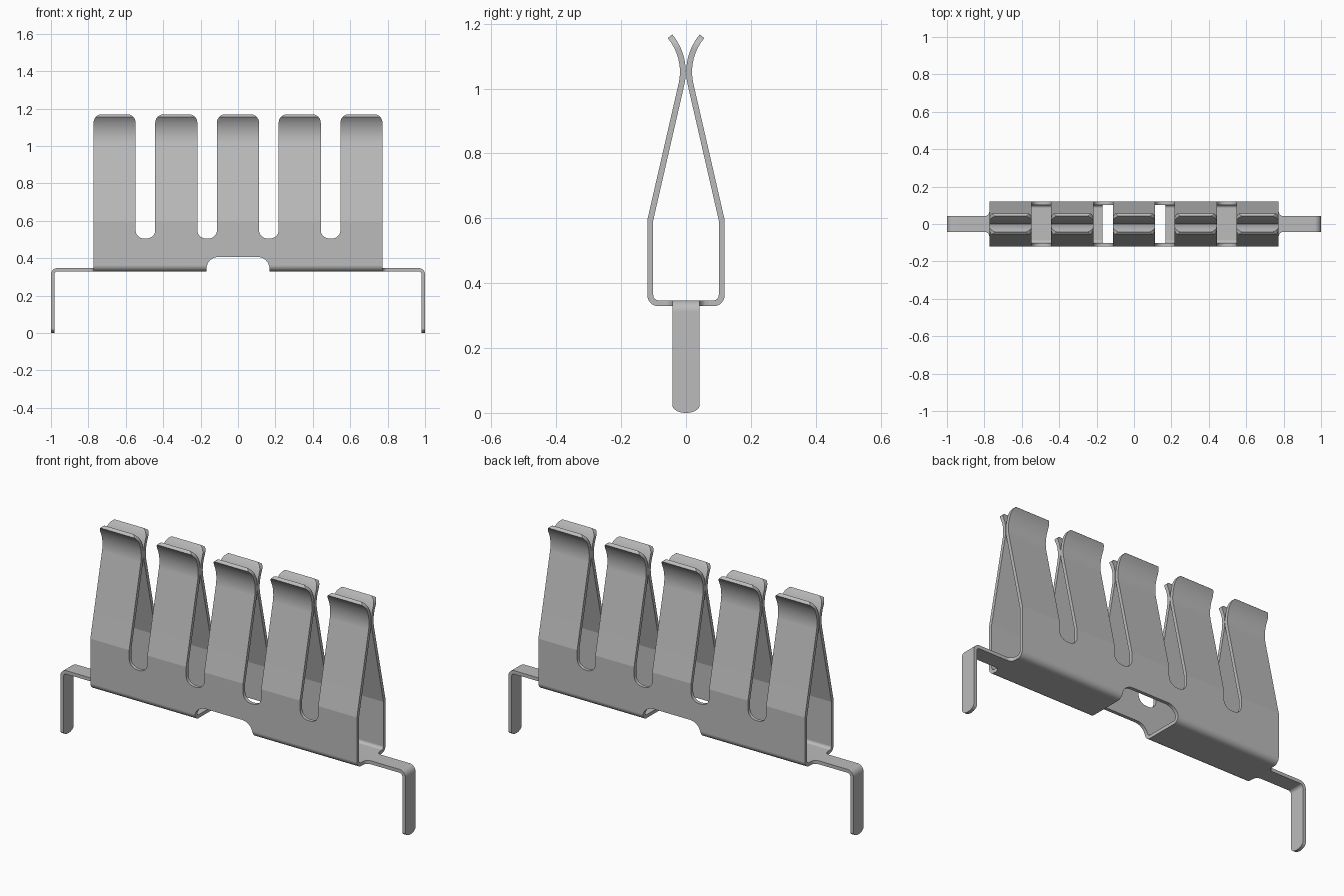
import bpy, bmesh, math
from mathutils import Vector

cube = bpy.data.objects.get("Cube")
if cube:
    bpy.data.objects.remove(cube, do_unlink=True)

T = 0.018          # sheet thickness
FLOOR = 0.338      # mid-height of the floor sheet
END = 0.7725       # half length of the clip body
ARC_STEPS = 10

steel = bpy.data.materials.new("plain steel grey")
GREY = (0.5, 0.5, 0.5, 1)
steel.diffuse_color = GREY
steel.use_nodes = True
steel.node_tree.nodes["Principled BSDF"].inputs["Base Color"].default_value = GREY


def rounded(corners, closed=True):
    """Turn (u, v, radius) corners into a 2D point list with arcs."""
    out, n = [], len(corners)
    for i, (u, v, r) in enumerate(corners):
        p = Vector((u, v))
        if r == 0 or (not closed and i in (0, n - 1)):
            out.append(p)
            continue
        a = (Vector(corners[i - 1][:2]) - p).normalized()
        b = (Vector(corners[(i + 1) % n][:2]) - p).normalized()
        half = a.angle(b) / 2
        centre = p + (a + b).normalized() * (r / math.sin(half))
        start = p + a * (r / math.tan(half)) - centre
        end = p + b * (r / math.tan(half)) - centre
        sweep = start.angle_signed(end)
        for k in range(ARC_STEPS + 1):
            t = -sweep * k / ARC_STEPS
            out.append(centre + Vector((start.x * math.cos(t) - start.y * math.sin(t),
                                        start.x * math.sin(t) + start.y * math.cos(t))))
    return out


def normals(path):
    """Mitred unit-thickness normals along an open 2D path."""
    result = []
    for i in range(len(path)):
        a = (path[i] - path[max(i - 1, 0)]).normalized()
        b = (path[min(i + 1, len(path) - 1)] - path[i]).normalized()
        d = (a + b).normalized()
        scale = 1 / max(d.dot(b if b.length else a), 0.5)
        result.append(Vector((-d.y, d.x)) * scale)
    return result


def finish(name, bm):
    bmesh.ops.recalc_face_normals(bm, faces=bm.faces)
    mesh = bpy.data.meshes.new(name)
    bm.to_mesh(mesh)
    bm.free()
    mesh.materials.append(steel)
    obj = bpy.data.objects.new(name, mesh)
    bpy.context.collection.objects.link(obj)
    return obj


def prism(name, points, place, depth):
    """Extrude a 2D outline symmetrically; place(u, v, w) gives 3D."""
    bm = bmesh.new()
    rings = [[bm.verts.new(place(p.x, p.y, w)) for p in points] for w in (-depth, depth)]
    n = len(points)
    for ring in rings:
        bm.faces.new(ring)
    for i in range(n):
        j = (i + 1) % n
        bm.faces.new((rings[0][i], rings[0][j], rings[1][j], rings[1][i]))
    return finish(name, bm)


def activate(obj):
    bpy.ops.object.select_all(action='DESELECT')
    obj.select_set(True)
    bpy.context.view_layer.objects.active = obj


def smooth(obj):
    activate(obj)
    bpy.ops.object.shade_smooth_by_angle(angle=math.radians(12))
    mod = obj.modifiers.new("flat_panels", 'WEIGHTED_NORMAL')
    mod.keep_sharp = True


# Folded section of the clip: half floor, wall, leaning spring and flared lip
half = rounded([(0, FLOOR, 0), (0.11, FLOOR, 0.025), (0.11, 0.595, 0),
                (0.0135, 1.016, 0)], closed=False)
R = 0.17
for k in range(1, 13):
    a = math.radians(-12.5 + 52.5 * k / 12)
    half.append(Vector((0.0097 + R * (1 - math.cos(a)), 1.052 + R * math.sin(a))))
path = [Vector((-p.x, p.y)) for p in reversed(half[1:])] + half[1:]
offs = normals(path)
section = [p + n * T / 2 for p, n in zip(path, offs)]
section += [p - n * T / 2 for p, n in reversed(list(zip(path, offs)))]
body = prism("spring_clip_body", section, lambda u, v, w: (w, u, v), 0.9)

# Front silhouette: five fingers with slots, and the notch under the middle
TOP, SLOT, PITCH, HALF_W = 1.169, 0.505, 0.33, 0.1125
outline = [(-END, 0.2, 0)]
for i in range(-2, 3):
    l, r = i * PITCH - HALF_W, i * PITCH + HALF_W
    if i > -2:
        outline.append((l, SLOT, 0.045))
    outline += [(l, TOP, 0.045), (r, TOP, 0.045)]
    if i < 2:
        outline.append((r, SLOT, 0.045))
outline += [(END, 0.2, 0), (0.168, 0.2, 0), (0.168, 0.406, 0.062),
            (-0.168, 0.406, 0.062), (-0.168, 0.2, 0)]
cutter = prism("silhouette_cutter", rounded(outline), lambda u, v, w: (u, w, v), 0.3)
cutter.hide_render = True
mod = body.modifiers.new("silhouette", 'BOOLEAN')
mod.operation, mod.solver, mod.object = 'INTERSECT', 'EXACT', cutter
activate(body)
bpy.ops.object.modifier_apply(modifier=mod.name)
bpy.data.objects.remove(cutter, do_unlink=True)
smooth(body)


# Bent mounting legs with a flared root and a rounded foot
TAB, FILLET, FOOT = 0.042, 0.028, 0.024
root = [Vector((END + FILLET * k / 8, FLOOR)) for k in range(8)]
bend = rounded([(END + FILLET, FLOOR, 0), (0.991, FLOOR, 0.026), (0.991, FOOT, 0)], closed=False)
foot = [Vector((0.991, FOOT * (1 - math.sin(math.radians(a))))) for a in range(10, 90, 10)]
foot.append(Vector((0.991, 0)))
leg_path = root + bend + foot


def leg_width(p):
    if p.x < END + FILLET:
        d = END + FILLET - p.x
        return TAB + FILLET - math.sqrt(max(FILLET ** 2 - d ** 2, 0))
    if p.y < FOOT:
        return max(TAB * math.sqrt(1 - (1 - p.y / FOOT) ** 2), 0.003)
    return TAB


def leg(name, side):
    bm = bmesh.new()
    rings = []
    for p, n in zip(leg_path, normals(leg_path)):
        w = leg_width(p)
        a, b = p + n * T / 2, p - n * T / 2
        rings.append([bm.verts.new((side * q.x, y, q.y))
                      for q, y in ((a, -w), (a, w), (b, w), (b, -w))])
    for r, s in zip(rings, rings[1:]):
        for i in range(4):
            j = (i + 1) % 4
            bm.faces.new((r[i], r[j], s[j], s[i]))
    bm.faces.new(rings[0])
    bm.faces.new(rings[-1])
    smooth(finish(name, bm))


leg("left_mounting_leg", 1)
leg("right_mounting_leg", -1)
